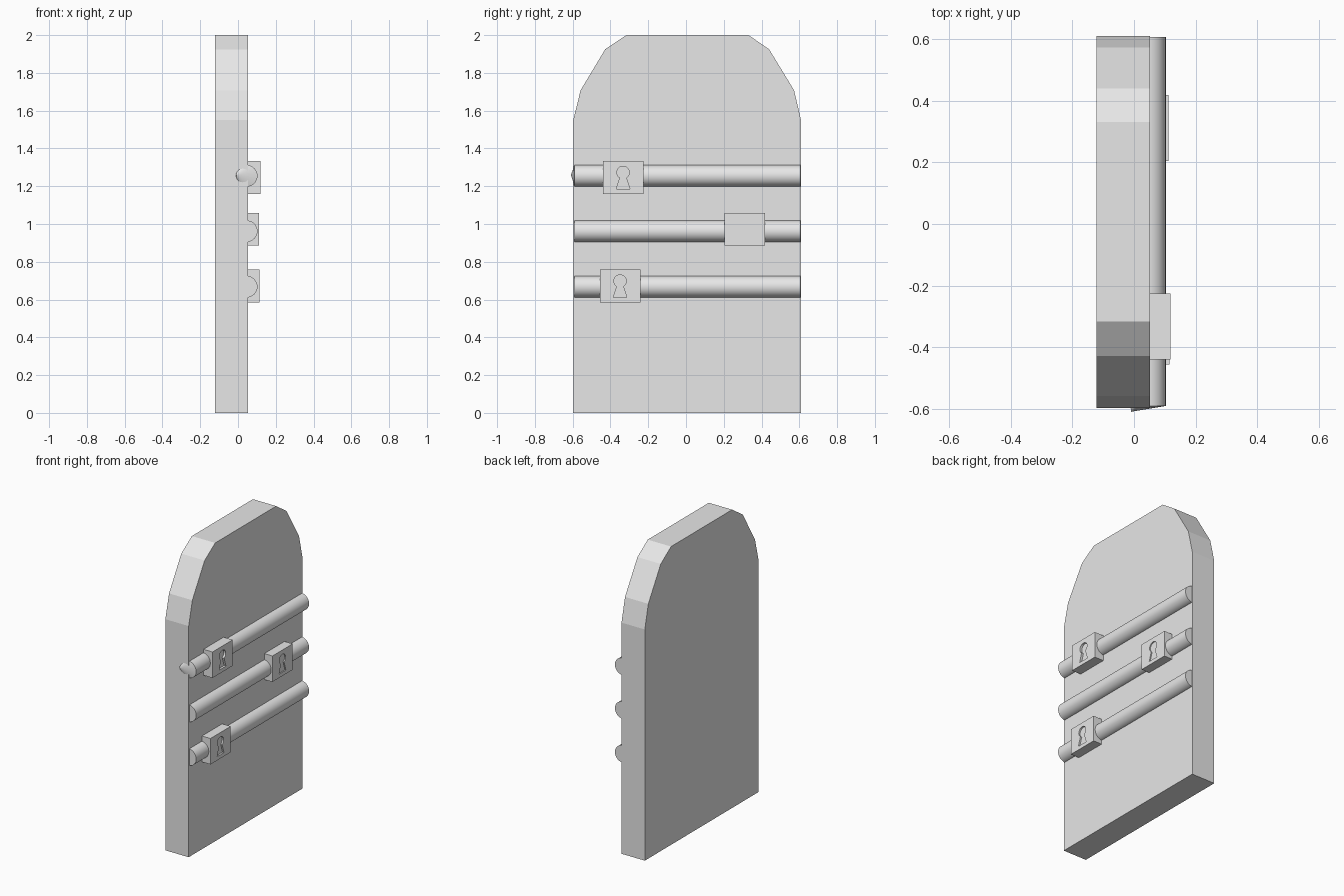
import bpy, bmesh, math

if "Cube" in bpy.data.objects:
    bpy.data.objects.remove(bpy.data.objects["Cube"])

grey = bpy.data.materials.new("plain grey")
grey.diffuse_color = (0.8, 0.8, 0.8, 1)
grey.use_nodes = True
grey.node_tree.nodes["Principled BSDF"].inputs["Base Color"].default_value = grey.diffuse_color


def add_object(name, bm):
    bmesh.ops.recalc_face_normals(bm, faces=bm.faces)
    mesh = bpy.data.meshes.new(name)
    bm.to_mesh(mesh)
    bm.free()
    mesh.materials.append(grey)
    obj = bpy.data.objects.new(name, mesh)
    bpy.context.collection.objects.link(obj)
    return obj


def prism(name, outline, x0, x1):
    """Extrude a (y, z) outline along x."""
    bm = bmesh.new()
    face = bm.faces.new([bm.verts.new((x0, y, z)) for y, z in outline])
    ext = bmesh.ops.extrude_face_region(bm, geom=[face])
    verts = [g for g in ext["geom"] if isinstance(g, bmesh.types.BMVert)]
    bmesh.ops.translate(bm, verts=verts, vec=(x1 - x0, 0, 0))
    return add_object(name, bm)


# Door slab with faceted arched top
prism("door_slab", [(-0.597, 0), (0.609, 0), (0.609, 1.55), (0.572, 1.708),
                    (0.44, 1.925), (0.331, 2), (-0.316, 2), (-0.428, 1.925),
                    (-0.558, 1.708), (-0.597, 1.55)], -0.121, 0.052)


def bar(name, z, tip=None):
    """Round bar along y, half sunk in the door; tip gives a skewed end point."""
    bm = bmesh.new()
    n, r, cx = 32, 0.057, 0.046
    rings = [[bm.verts.new((cx + r * math.cos(2 * math.pi * i / n), y,
                            z + r * math.sin(2 * math.pi * i / n)))
              for i in range(n)] for y in (-0.59, 0.606)]
    for i in range(n):
        j = (i + 1) % n
        f = bm.faces.new((rings[0][i], rings[0][j], rings[1][j], rings[1][i]))
        f.smooth = True
    bm.faces.new(rings[1])
    if tip:
        apex = bm.verts.new(tip)
        for i in range(n):
            bm.faces.new((rings[0][i], rings[0][(i + 1) % n], apex))
    else:
        bm.faces.new(rings[0])
    for e in bm.edges:
        e.smooth = all(f.smooth for f in e.link_faces)
    return add_object(name, bm)


bar("upper_bar", 1.255, tip=(-0.01, -0.609, 1.26))
bar("middle_bar", 0.962)
bar("lower_bar", 0.668)


def lock(name, y, z, front):
    """Lock box with a sunken keyhole on its +x face."""
    w, h = 0.107, 0.087
    box = prism(name, [(y - w, z - h), (y + w, z - h),
                       (y + w, z + h), (y - w, z + h)], 0.045, front)
    # keyhole: round head and flared foot
    cz, r = z + 0.026, 0.033
    head = [(y + r * math.cos(math.radians(a)), cz + r * math.sin(math.radians(a)))
            for a in range(-60, 241, 20)]
    hole = head + [(y - 0.036, z - 0.062), (y + 0.036, z - 0.062)]
    cutter = prism(name + "_keyhole_cutter", hole, 0.1045, front + 0.05)
    mod = box.modifiers.new("keyhole", 'BOOLEAN')
    mod.operation, mod.solver, mod.object = 'DIFFERENCE', 'EXACT', cutter
    cutter.hide_render = True
    cutter.hide_viewport = True


lock("upper_lock", -0.333, 1.247, 0.119)
lock("middle_lock", 0.312, 0.972, 0.112)
lock("lower_lock", -0.349, 0.672, 0.115)
